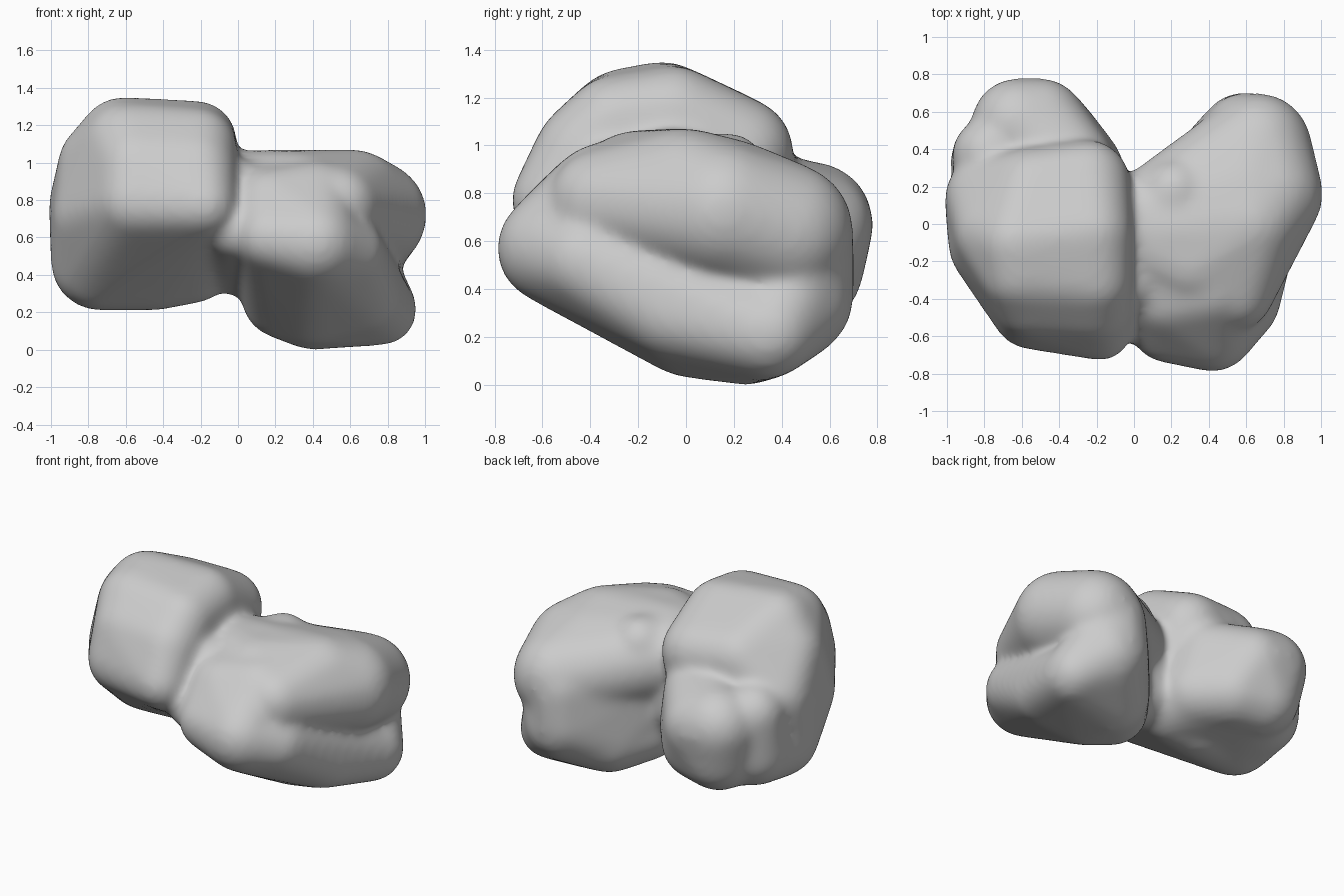
import bpy
import bmesh
from mathutils import Matrix

cube = bpy.data.objects.get("Cube")
if cube:
    bpy.data.objects.remove(cube, do_unlink=True)

# One plain grey
grey = bpy.data.materials.new("soft_grey")
grey.use_nodes = True
colour = (0.6, 0.6, 0.6, 1)
grey.diffuse_color = colour
grey.node_tree.nodes["Principled BSDF"].inputs["Base Color"].default_value = colour

SWELL = 0.013  # makes up for the shrinkage of the softening


def add_rounded_hull(target, balls):
    """Wrap a convex skin round a few balls (x, y, z, radius)."""
    bm = bmesh.new()
    for x, y, z, r in balls:
        bmesh.ops.create_icosphere(bm, subdivisions=3, radius=r + SWELL,
                                   matrix=Matrix.Translation((x, y, z)))
    bmesh.ops.delete(bm, geom=bm.edges[:], context='EDGES_FACES')
    bmesh.ops.convex_hull(bm, input=bm.verts[:])
    loose = [v for v in bm.verts if not v.link_faces]
    bmesh.ops.delete(bm, geom=loose, context='VERTS')
    bmesh.ops.recalc_face_normals(bm, faces=bm.faces[:])
    part = bpy.data.meshes.new("hull_part")
    bm.to_mesh(part)
    bm.free()
    target.from_mesh(part)
    bpy.data.meshes.remove(part)


# Tall lobe: blocky main mass
tall_mass = [
    (-.18, -.56, .77, .16), (-.55, -.46, .79, .2),
    (-.21, -.43, .97, .19), (-.55, -.4, .98, .2),
    (-.21, -.3, 1.09, .19), (-.6, -.26, 1.1, .21),
    (-.22, -.05, 1.12, .2), (-.62, -.1, 1.12, .22),
    (-.25, .22, .97, .22), (-.54, .18, .99, .22),
    (-.75, -.05, 1.0, .2), (-.77, -.12, .72, .21),
    (-.74, .08, .47, .25), (-.45, .1, .46, .24),
    (-.24, .08, .46, .2), (-.78, .14, .78, .22),
]
# Tall lobe: ridge on the outer side, swelling behind, rounded underside
side_ridge = [(-.77, .37, .74, .19), (-.75, .33, .48, .22), (-.6, .1, .75, .2)]
rear_swelling = [
    (-.62, .53, .68, .24), (-.5, .54, .66, .23),
    (-.6, .5, .48, .23), (-.42, .46, .48, .22),
    (-.32, .33, .76, .2), (-.28, .28, .5, .22), (-.45, .1, .6, .2),
]
underside = [
    (-.74, .08, .47, .25), (-.24, .08, .47, .21), (-.74, .3, .47, .22),
    (-.55, .48, .5, .24), (-.3, .3, .5, .22), (-.5, -.2, .65, .2),
]
# Low lobe: broad front face
front_mass = [
    (.17, -.56, .6, .17), (.42, -.56, .57, .22),
    (.17, -.4, .77, .19), (.42, -.35, .8, .2),
    (.17, -.05, .82, .24), (.4, -.05, .82, .24),
    (.22, -.05, .4, .22), (.24, .08, .28, .21),
]
# Low lobe: upper roll
upper_roll = [
    (-.05, -.05, .82, .23), (.62, 0, .81, .25), (.3, -.22, .83, .22),
    (.54, -.36, .77, .2), (.59, .2, .77, .24),
    (.72, .16, .72, .28), (.66, .41, .64, .28),
    (.22, .05, .68, .22), (.25, .05, .5, .2),
]
# Low lobe: lower roll sweeping down to the back, and its upturned tail
lower_roll = [
    (.17, -.55, .6, .17), (.42, -.56, .57, .22), (.58, -.42, .52, .19),
    (.67, -.05, .3, .19), (.77, .34, .21, .175), (.6, .44, .34, .23),
    (.4, .25, .24, .23), (.24, .08, .28, .21), (.4, .02, .28, .24),
]
tail = [(.77, .36, .22, .175), (.6, .46, .36, .23), (.64, .48, .46, .19)]
# Low lobe: rounded back
rear_mass = [
    (.6, .47, .6, .22), (.58, .47, .38, .22), (.22, .05, .68, .22),
    (.22, .05, .45, .22), (.4, .25, .26, .23),
]
# Low lobe: small knob beside the cleft
knob = [(.22, .17, .88, .165), (.15, .05, .82, .2)]
# Neck joining both lobes
neck = [(0, -.48, .64, .15), (0, -.3, .85, .16), (0, .03, .82, .2),
        (0, .05, .5, .2)]

bm = bmesh.new()
for balls in (tall_mass, side_ridge, rear_swelling, underside, front_mass,
              upper_roll, lower_roll, tail, rear_mass, knob, neck):
    add_rounded_hull(bm, balls)
mesh = bpy.data.meshes.new("lobed_body")
bm.to_mesh(mesh)
bm.free()
body = bpy.data.objects.new("lobed_body", mesh)
bpy.context.collection.objects.link(body)

# Fuse the parts into one smooth skin
remesh = body.modifiers.new("fuse", 'REMESH')
remesh.mode = 'VOXEL'
remesh.voxel_size = 0.02
smooth = body.modifiers.new("soften", 'SMOOTH')
smooth.factor = 0.5
smooth.iterations = 35
bpy.context.view_layer.update()
evaluated = body.evaluated_get(bpy.context.evaluated_depsgraph_get())
skin = bpy.data.meshes.new_from_object(evaluated)
body.modifiers.clear()
body.data = skin
bpy.data.meshes.remove(mesh)
skin.name = "lobed_body"

skin.materials.clear()
skin.materials.append(grey)
for face in skin.polygons:
    face.use_smooth = True
    face.material_index = 0
